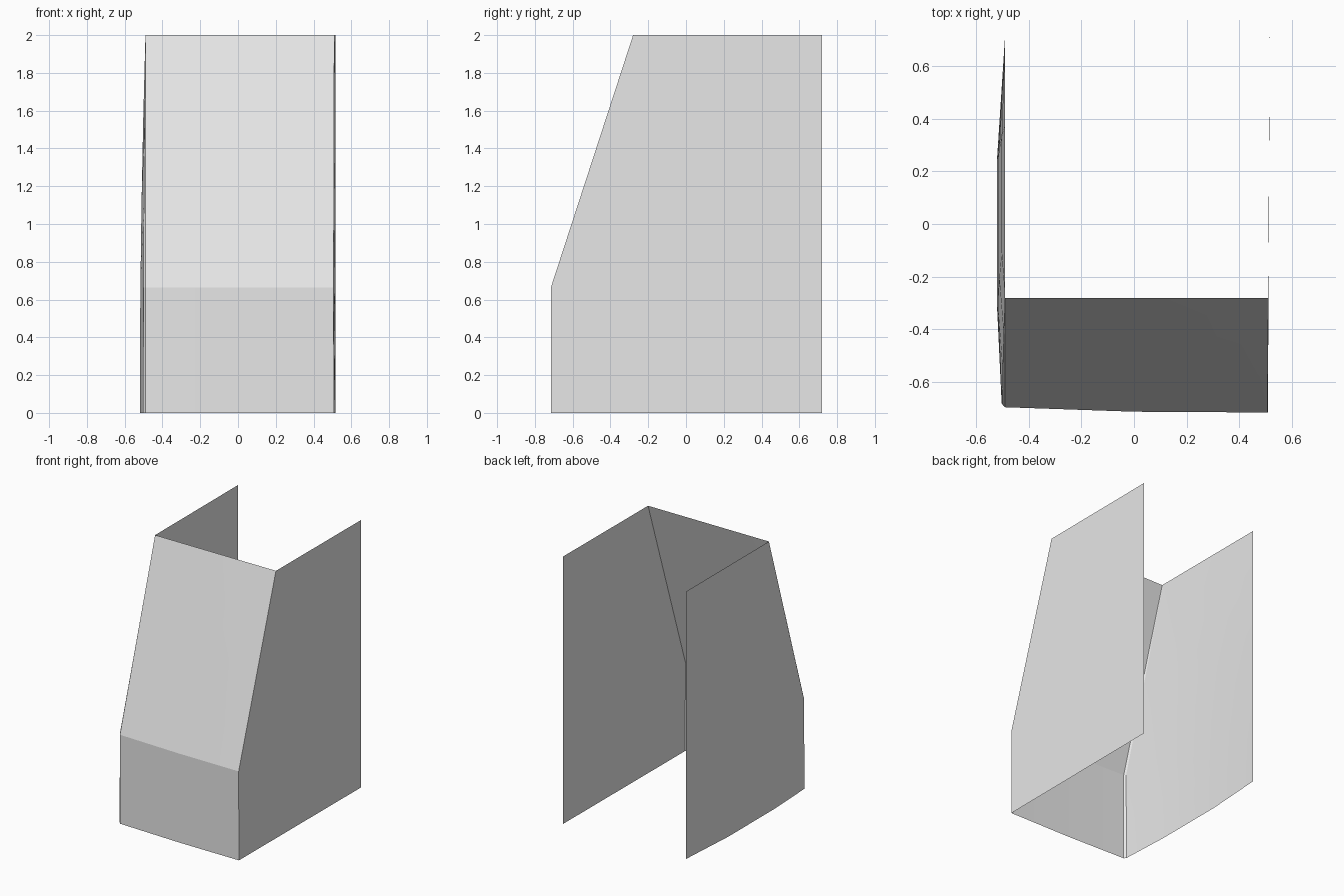
import bpy
import bmesh

cube = bpy.data.objects.get("Cube")
if cube:
    bpy.data.objects.remove(cube, do_unlink=True)

# One plain grey material
grey = bpy.data.materials.new("light_grey")
grey.use_nodes = True
colour = (0.8, 0.8, 0.8, 1)
grey.diffuse_color = colour
grey.node_tree.nodes["Principled BSDF"].inputs["Base Color"].default_value = colour

HEIGHT = 2.0
KNEE = 0.665
LEVELS = [0, KNEE / 2, KNEE, 1.1, 1.55, HEIGHT]
RIGHT_X, LEFT_X = -0.49, 0.512


def lerp(a, b, t):
    return a + (b - a) * t


def front_y(z, foot):
    """Upright to the knee, then leaning back to the top edge."""
    return foot if z <= KNEE else lerp(foot, -0.28, (z - KNEE) / (HEIGHT - KNEE))


def sheet(name, rows, flip=False):
    """Open sheet of quads through rows of points."""
    bm = bmesh.new()
    grid = [[bm.verts.new(p) for p in row] for row in rows]
    for low, high in zip(grid, grid[1:]):
        for i in range(len(low) - 1):
            quad = [low[i], low[i + 1], high[i + 1], high[i]]
            bm.faces.new(quad[::-1] if flip else quad)
    mesh = bpy.data.meshes.new(name)
    bm.to_mesh(mesh)
    bm.free()
    mesh.materials.append(grey)
    obj = bpy.data.objects.new(name, mesh)
    bpy.context.collection.objects.link(obj)
    bpy.ops.object.select_all(action="DESELECT")
    obj.select_set(True)
    bpy.context.view_layer.objects.active = obj
    bpy.ops.object.shade_smooth_by_angle(angle=0.15)
    return obj


# Right side: bows outward towards the floor
BOW = [(0, 0), (0.01, 0.4), (0.28, 1), (0.67, 1), (1, 0)]
right_rows = []
for z in LEVELS:
    amount = 0.03 * (1 - (z / HEIGHT) ** 2)
    start = front_y(z, -0.695)
    right_rows.append([(RIGHT_X - amount * b, lerp(start, 0.70, t), z) for t, b in BOW])
sheet("right_side_panel", right_rows, flip=True)

# Left side: nearly flat, pinched slightly at the front knee
left_rows = []
for z in LEVELS:
    pinch = 0.006 * (1 - abs(z - KNEE) / HEIGHT)
    start = front_y(z, -0.715)
    left_rows.append([(LEFT_X + 0.003 * t - pinch * (1 - t), lerp(start, 0.72, t), z)
                      for t in (0, 0.5, 1)])
sheet("left_side_panel", left_rows)

# Front: upright lower panel and sloping upper panel
def front_row(z):
    pinch = 0.006 * (1 - abs(z - KNEE) / HEIGHT)
    return [(RIGHT_X, front_y(z, -0.695), z),
            (0, front_y(z, -0.712), z),
            (LEFT_X - pinch, front_y(z, -0.715), z)]


sheet("lower_front_panel", [front_row(z) for z in LEVELS if z <= KNEE])
sheet("sloping_front_panel", [front_row(z) for z in LEVELS if z >= KNEE])
